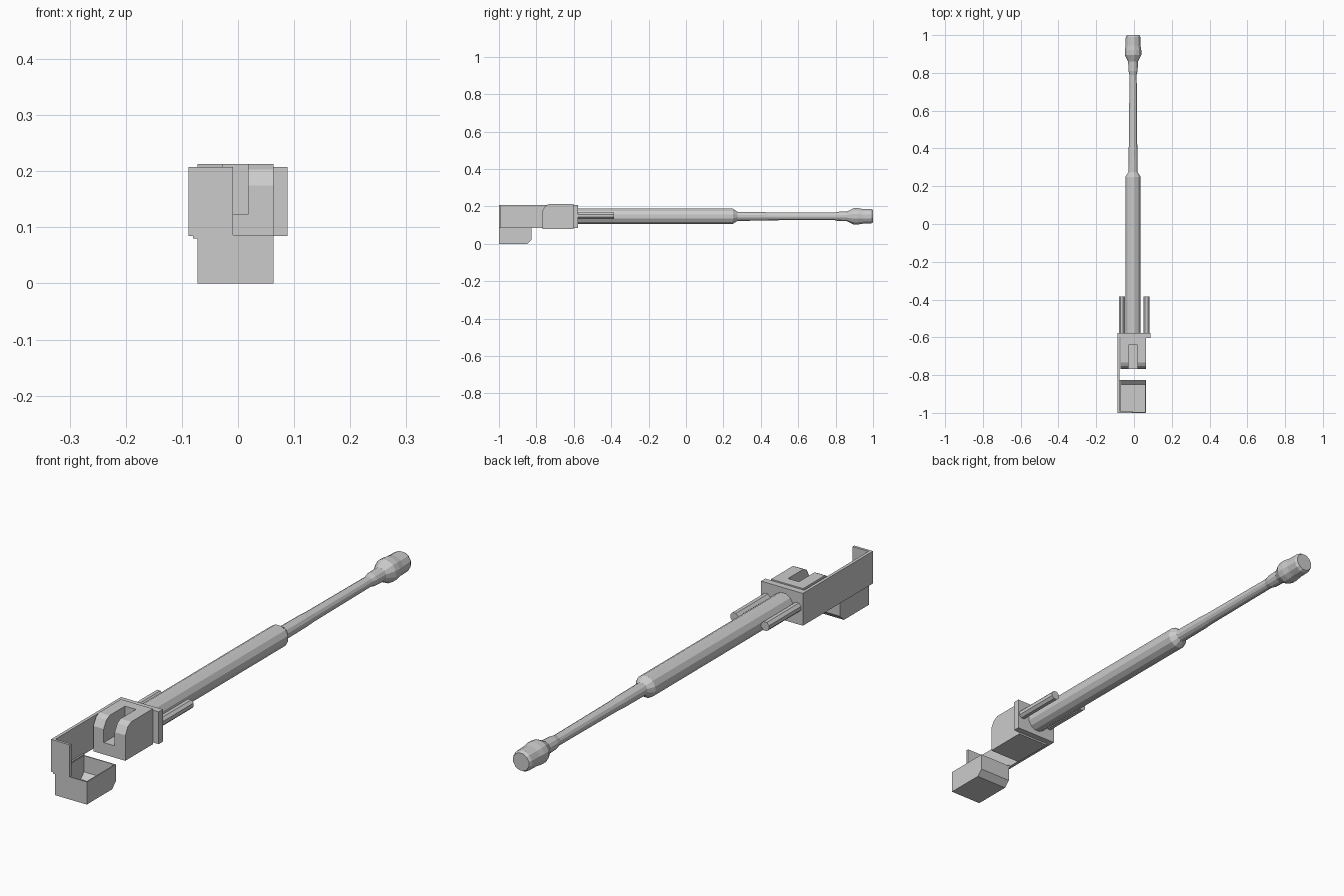
import bpy, bmesh, math

if "Cube" in bpy.data.objects:
    bpy.data.objects.remove(bpy.data.objects["Cube"])

CX, CZ = -0.005, 0.147   # bore axis


def make(name, bm):
    bmesh.ops.recalc_face_normals(bm, faces=bm.faces)
    me = bpy.data.meshes.new(name)
    bm.to_mesh(me)
    bm.free()
    ob = bpy.data.objects.new(name, me)
    bpy.context.collection.objects.link(ob)
    return ob


def prism_x(name, profile, x0, x1):
    """Extrude a (y, z) outline from x0 to x1."""
    bm = bmesh.new()
    a = [bm.verts.new((x0, y, z)) for y, z in profile]
    b = [bm.verts.new((x1, y, z)) for y, z in profile]
    n = len(profile)
    bm.faces.new(a)
    bm.faces.new(b)
    for i in range(n):
        bm.faces.new((a[i], a[(i + 1) % n], b[(i + 1) % n], b[i]))
    return make(name, bm)


def box(name, x0, x1, y0, y1, z0, z1):
    return prism_x(name, [(y0, z0), (y1, z0), (y1, z1), (y0, z1)], x0, x1)


def lathe_y(name, profile, x, z, sides):
    """Turn a (y, radius) profile around an axis parallel to y."""
    bm = bmesh.new()
    rings = []
    for y, r in profile:
        angles = [2 * math.pi * (i + 0.5) / sides for i in range(sides)]
        rings.append([bm.verts.new((x + r * math.cos(t), y, z + r * math.sin(t))) for t in angles])
    for a, b in zip(rings, rings[1:]):
        for i in range(sides):
            j = (i + 1) % sides
            bm.faces.new((a[i], a[j], b[j], b[i]))
    bm.faces.new(rings[0])
    bm.faces.new(rings[-1])
    return make(name, bm)


def cut(target, cutter):
    m = target.modifiers.new("cut", 'BOOLEAN')
    m.operation = 'DIFFERENCE'
    m.solver = 'EXACT'
    m.object = cutter
    cutter.hide_render = True
    cutter.hide_viewport = True


# Barrel with sleeve, stepped tube and flared muzzle brake
barrel = lathe_y("barrel", [
    (-0.60, 0.042), (0.25, 0.042), (0.275, 0.025), (0.40, 0.024),
    (0.44, 0.022), (0.79, 0.020), (0.81, 0.025), (0.86, 0.027),
    (0.895, 0.045), (0.92, 0.045), (0.945, 0.041), (0.99, 0.040),
    (1.0, 0.034)], CX, CZ, 12)

# Recoil cylinders either side of the barrel
for side, x in (("left", -0.064), ("right", 0.066)):
    lathe_y("recoil_cylinder_" + side, [(-0.585, 0.018), (-0.385, 0.018)], x, 0.150, 8)

# Mounting plate and breech block with loading slot
box("mount_plate", -0.088, 0.088, -0.603, -0.578, 0.085, 0.208)
breech = prism_x("breech_block", [
    (-0.768, 0.078), (-0.602, 0.078), (-0.602, 0.213), (-0.733, 0.213),
    (-0.752, 0.203), (-0.768, 0.175)], -0.072, 0.063)
cut(breech, box("breech_slot_cutter", -0.028, 0.018, -0.80, -0.64, 0.123, 0.25))

# Recoil guard: long side wall and rear return
box("guard_side", -0.088, -0.076, -1.0, -0.60, 0.085, 0.208)
box("guard_rear", -0.080, -0.009, -1.0, -0.990, 0.085, 0.208)

# Open casing bin under the guard
bin_box = prism_x("casing_bin", [
    (-1.0, 0.0), (-0.848, 0.0), (-0.825, 0.022), (-0.825, 0.086), (-1.0, 0.086)], -0.072, 0.063)
cut(bin_box, prism_x("bin_cutter", [
    (-0.996, 0.004), (-0.850, 0.004), (-0.829, 0.024), (-0.829, 0.12), (-0.996, 0.12)], -0.068, 0.059))

# Thin strip joining guard and bin
box("bin_hanger", -0.080, -0.070, -1.0, -0.825, 0.080, 0.090)
